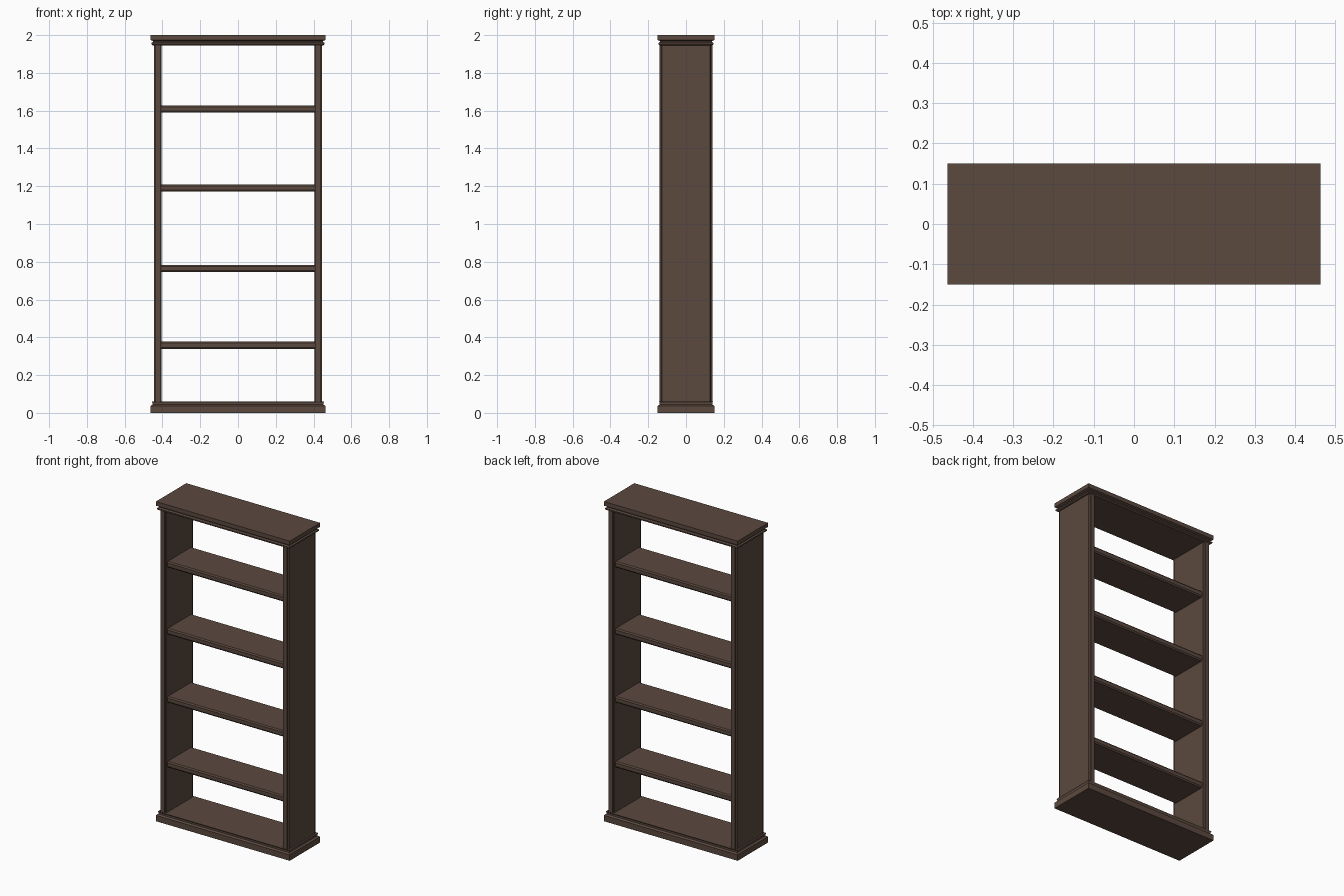
import bpy, bmesh

if "Cube" in bpy.data.objects:
    bpy.data.objects.remove(bpy.data.objects["Cube"])

wood = bpy.data.materials.new("dark_brown_wood")
wood.diffuse_color = (0.105, 0.066, 0.049, 1)
wood.use_nodes = True
wood.node_tree.nodes["Principled BSDF"].inputs["Base Color"].default_value = wood.diffuse_color


def loft(name, rings):
    """Closed solid through a stack of matching rings of points."""
    bm = bmesh.new()
    loops = [[bm.verts.new(p) for p in ring] for ring in rings]
    n = len(loops[0])
    for a, b in zip(loops, loops[1:]):
        for i in range(n):
            j = (i + 1) % n
            bm.faces.new((a[i], a[j], b[j], b[i]))
    bm.faces.new(loops[0])
    bm.faces.new(loops[-1])
    bmesh.ops.recalc_face_normals(bm, faces=bm.faces)
    me = bpy.data.meshes.new(name)
    bm.to_mesh(me)
    bm.free()
    me.materials.append(wood)
    ob = bpy.data.objects.new(name, me)
    bpy.context.collection.objects.link(ob)
    return ob


def moulding(name, levels):
    """Rectangular board whose edge follows (height, inset) steps."""
    rings = []
    for z, d in levels:
        x, y = 0.463 - d, 0.15 - d
        rings.append([(-x, -y, z), (x, -y, z), (x, y, z), (-x, y, z)])
    return loft(name, rings)


# Base plinth and top cornice
moulding("base_plinth", [(0, 0), (0.037, 0), (0.044, 0.011),
                         (0.052, 0.011), (0.06, 0.007)])
moulding("top_cornice", [(1.945, 0.012), (1.951, 0.004), (1.958, 0.004),
                         (1.964, 0.012), (1.969, 0.012), (1.974, 0), (2.0, 0)])

# Side panels with stepped front and back edges
half = [(0.405, 0.127), (0.411, 0.13), (0.411, 0.14),
        (0.437, 0.14), (0.437, 0.132), (0.445, 0.128)]
outline = half + [(x, -y) for x, y in reversed(half)]
for name, s in (("left_panel", -1), ("right_panel", 1)):
    loft(name, [[(s * x, y, z) for x, y in outline] for z in (0.055, 1.95)])

# Shelves with a softened nose along front and back
for i, z in enumerate((0.358, 0.764, 1.19, 1.609)):
    edge = [(0.114, 0.019), (0.12, 0.011), (0.12, -0.011), (0.114, -0.019)]
    prof = edge + [(-y, h) for y, h in reversed(edge)]
    loft(f"shelf_{i + 1}", [[(x, y, z + h) for y, h in prof] for x in (-0.408, 0.408)])
